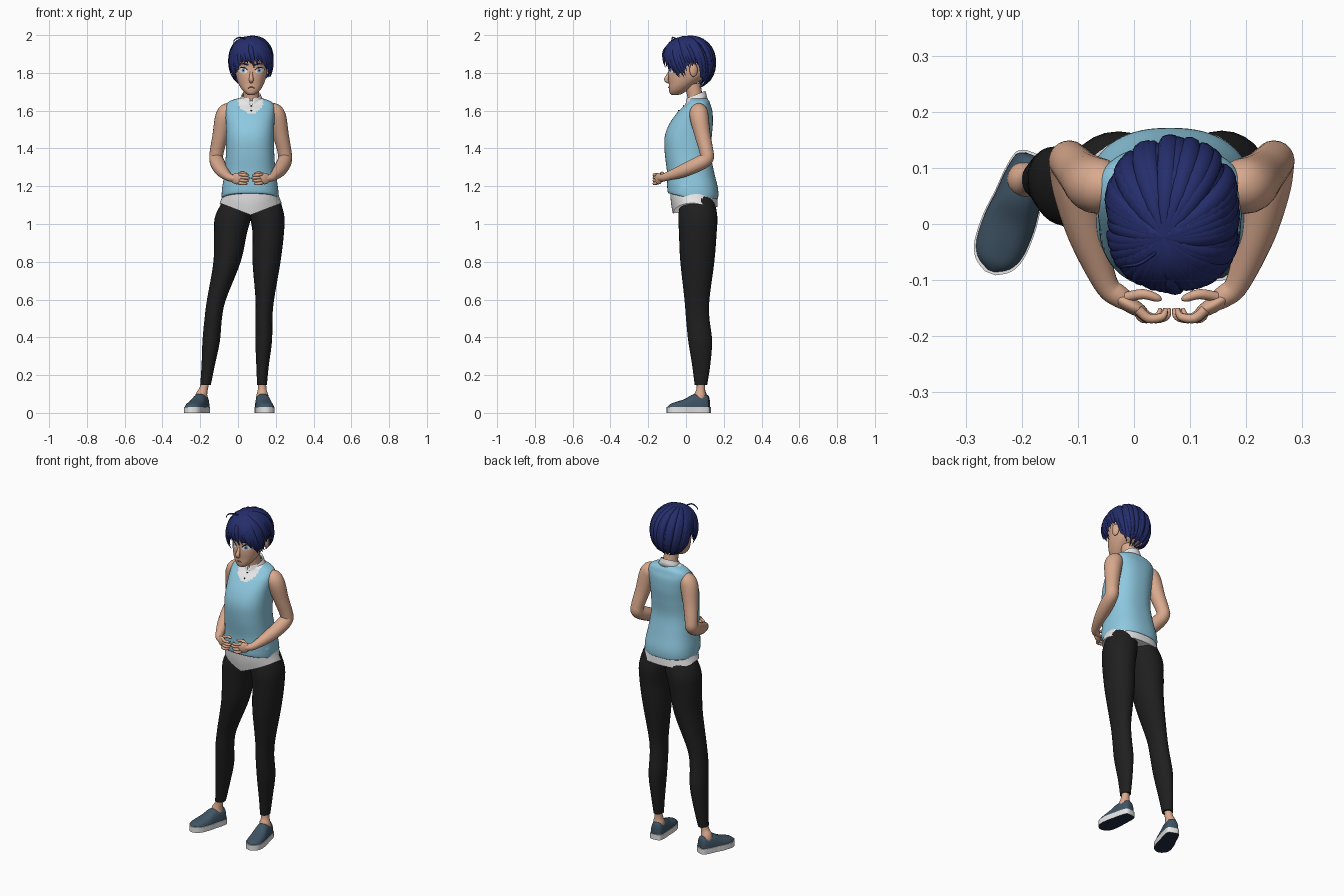
import bpy, bmesh, math, random
from mathutils import Vector, Matrix
from mathutils.bvhtree import BVHTree

if "Cube" in bpy.data.objects:
    bpy.data.objects.remove(bpy.data.objects["Cube"])
random.seed(4)
CX = 0.067  # body centre line


def mat(name, r, g, b):
    m = bpy.data.materials.new(name)
    m.diffuse_color = (r, g, b, 1)
    m.use_nodes = True
    m.node_tree.nodes["Principled BSDF"].inputs["Base Color"].default_value = m.diffuse_color
    return m


SKIN = mat("skin", .70, .40, .27)
HAIR = mat("navy hair", .018, .027, .15)
VEST = mat("light blue knit", .27, .58, .74)
WHITE = mat("white cloth", .80, .80, .80)
BLACK = mat("black leggings", .014, .014, .014)
SHOE = mat("slate shoe", .05, .09, .13)
TREAD = mat("dark tread", .015, .025, .05)
IRIS = mat("pale blue iris", .25, .36, .60)
LIP = mat("lip", .42, .18, .13)


def smooth(rows, k=5):
    """Catmull-Rom interpolation of rows of numbers."""
    out = []
    for i in range(len(rows) - 1):
        a, b, c, d = (rows[max(0, min(len(rows) - 1, i + j))] for j in (-1, 0, 1, 2))
        for s in range(k):
            t = s / k
            out.append([.5 * (2 * q + (r - p) * t + (2 * p - 5 * q + 4 * r - w) * t * t
                              + (3 * q - p - 3 * r + w) * t ** 3) for p, q, r, w in zip(a, b, c, d)])
    return out + [list(rows[-1])]


def skin(bm, rings, closed=True, cap=True):
    vs = [[bm.verts.new(p) for p in r] for r in rings]
    n = len(vs[0])
    for a, b in zip(vs, vs[1:]):
        for i in range(n if closed else n - 1):
            j = (i + 1) % n
            bm.faces.new((a[i], a[j], b[j], b[i]))
    if cap:
        bm.faces.new(vs[0][::-1])
        bm.faces.new(vs[-1])


def finish(bm, name, *mats, angle=55):
    bmesh.ops.recalc_face_normals(bm, faces=bm.faces)
    me = bpy.data.meshes.new(name)
    bm.to_mesh(me)
    ob = bpy.data.objects.new(name, me)
    bpy.context.collection.objects.link(ob)
    for m in mats:
        me.materials.append(m)
    bpy.ops.object.select_all(action='DESELECT')
    ob.select_set(True)
    bpy.context.view_layer.objects.active = ob
    bpy.ops.object.shade_smooth_by_angle(angle=math.radians(angle))
    return ob


def spow(v, e):
    return math.copysign(abs(v) ** e, v)


def ring(z, cx, hw, yf, yb, n=32, p=2.0):
    """Horizontal superellipse between yf (front) and yb (back)."""
    return [Vector((cx + hw * spow(math.sin(a), 2 / p),
                    (yf + yb) / 2 - (yb - yf) / 2 * spow(math.cos(a), 2 / p), z))
            for a in (2 * math.pi * i / n for i in range(n))]


def tube(bm, rows, ref=(0, 0, 1), flat=1.0, n=12, k=5):
    """Round tube through rows of x, y, z, radius; flat squashes it along ref."""
    pts = smooth(rows, k) if k > 1 else rows
    P = [Vector(p[:3]) for p in pts]
    nrm, prev, rings = Vector(ref), None, []
    for i, p in enumerate(P):
        t = (P[min(i + 1, len(P) - 1)] - P[max(i - 1, 0)]).normalized()
        if prev:
            nrm = prev.rotation_difference(t) @ nrm
        nrm = (nrm - t * nrm.dot(t)).normalized()
        side, prev, r = t.cross(nrm), t, max(pts[i][3], .0004)
        rings.append([p + r * (math.cos(a) * side + flat * math.sin(a) * nrm)
                      for a in (2 * math.pi * j / n for j in range(n))])
    skin(bm, rings)


def ball(bm, c, s, rot=Matrix()):
    bmesh.ops.create_uvsphere(bm, u_segments=20, v_segments=12, radius=1,
                              matrix=Matrix.Translation(c) @ rot @ Matrix.Diagonal((*s, 1)))


# Head: z, half width, front y, back y
bm = bmesh.new()
head = [(1.682, .014, -.07, -.045), (1.69, .028, -.084, -.02), (1.71, .048, -.09, .01),
        (1.74, .066, -.091, .05), (1.78, .079, -.094, .10), (1.83, .086, -.091, .12),
        (1.88, .09, -.097, .128), (1.93, .08, -.08, .115), (1.965, .05, -.04, .08)]
skin(bm, [ring(z, CX + .003, w, f, b, 40, 2.2) for z, w, f, b in smooth(head)])
bmesh.ops.recalc_face_normals(bm, faces=bm.faces)
face_tree = BVHTree.FromBMesh(bm)
HX = CX + .003
tube(bm, [(HX, -.086, 1.81, .006), (HX, -.096, 1.785, .009), (HX, -.104, 1.765, .012),
          (HX, -.094, 1.753, .009), (HX, -.086, 1.75, .004)])
for s in (-1, 1):
    ball(bm, (HX + s * .095, .04, 1.815), (.012, .022, .036), Matrix.Rotation(s * .3, 4, 'Z'))
finish(bm, "head", SKIN)


def on_face(dx, z, off):
    hit = face_tree.ray_cast(Vector((HX + dx, -1, z)), Vector((0, 1, 0)))[0]
    return hit + Vector((0, -off, 0))


# Eyes, brows and mouth laid on the face
def spot(name, m, dx, z, w, h, off, tilt=0.0):
    bm = bmesh.new()
    skin(bm, [[on_face(dx + k * w * math.cos(a), z + k * (h * math.sin(a) + tilt * w * math.cos(a)), off)
               for a in (2 * math.pi * i / 24 for i in range(24))] for k in (1, .75, .5, .25, .02)])
    finish(bm, name, m)


def stroke(name, m, pts):
    bm = bmesh.new()
    tube(bm, [(*on_face(x, z, .001), r) for x, z, r in pts], (0, -1, 0), .8, 8)
    finish(bm, name, m)


for s in (-1, 1):
    spot("eye_white", WHITE, s * .044, 1.812, .024, .014, .002, s * .12)
    spot("iris", IRIS, s * .042, 1.813, .0095, .012, .0032)
    spot("pupil", BLACK, s * .042, 1.813, .004, .0055, .0042)
    stroke("eyelash", BLACK, [(s * .019, 1.812, .001), (s * .030, 1.824, .0026),
                              (s * .048, 1.829, .003), (s * .071, 1.818, .0016)])
    stroke("eyebrow", HAIR, [(s * .016, 1.841, .003), (s * .04, 1.848, .004), (s * .07, 1.845, .001)])
stroke("mouth", LIP, [(-.018, 1.719, .001), (-.006, 1.723, .004), (.006, 1.723, .004), (.018, 1.719, .001)])

# Neck
bm = bmesh.new()
tube(bm, [(HX, .06, 1.58, .055), (HX, .05, 1.66, .041), (HX, .035, 1.74, .042)], (0, 1, 0), n=20)
finish(bm, "neck", SKIN)

# Hair: cap and tapered locks sweeping from the crown
HC, HR = Vector((HX, .015, 1.85)), Vector((.12, .141, .147))
POLE = Vector((-.15, -.3, 1)).normalized()


def hair_end(a):
    b = abs(a)
    keys = [(0, 1.865), (.45, 1.855), (.75, 1.82), (1.1, 1.775), (1.4, 1.80), (1.55, 1.845),
            (1.95, 1.84), (2.1, 1.76), (2.6, 1.735), (3.2, 1.73)]
    for (p, u), (q, v) in zip(keys, keys[1:]):
        if b <= q:
            return u + (v - u) * (b - p) / (q - p)


def hair_point(a, end_z, t, k):
    zc = max(-.95, (end_z - HC.z) / HR.z)
    r = (1 - abs(zc) ** 2.3) ** (1 / 2.3)
    d = POLE.slerp(Vector((math.sin(a) * r, -math.cos(a) * r, zc)).normalized(), t)
    d = d / sum(abs(c) ** 2.2 for c in d) ** (1 / 2.2)
    return HC + Vector(c * s * k for c, s in zip(d, HR))


bm = bmesh.new()
AZ = [math.pi * (2 * i / 72 - 1) for i in range(72)]
skin(bm, [[hair_point(a, hair_end(a) + .012, t / 12, .94) for a in AZ] for t in range(13)], cap=False)
for layer, (count, k) in enumerate(((46, .955), (40, .93))):
    for i in range(count):
        a = math.pi * (2 * (i + .5 * layer) / count - 1) + random.uniform(-.04, .04)
        ez = hair_end(a) + random.uniform(-.022, .012)
        if .02 < a < .16:
            ez += .045  # parting that bares the forehead
        rows = []
        for j in range(8):
            t = j / 7
            p = hair_point(a + .12 * t * t, ez, t, k + .012 * math.sin(t * 3))
            rows.append((*p, .0175 * (.35 + .65 * math.sin(math.pi * min(t * .75 + .08, 1))) * (1 - t ** 5)))
        tube(bm, rows, POLE, .55, 8, 2)
# Long fringe lock and a loose curl on top
tube(bm, [(HX - .01, -.075, 1.965, .008), (HX - .002, -.115, 1.92, .013), (HX + .008, -.119, 1.87, .01),
          (HX + .016, -.108, 1.825, .001)], (0, -1, 0), .5, 8)
tube(bm, [(.04, -.05, 1.978, .003), (.01, -.07, 1.988, .004), (-.018, -.075, 1.975, .003),
          (-.024, -.08, 1.955, .001)], n=6)
finish(bm, "hair", HAIR)

# Vest: z, half width, front y, back y; the shirt shows in the neckline
bm = bmesh.new()
vest = [(1.135, .140, -.085, .160), (1.14, .150, -.097, .170), (1.19, .148, -.10, .169),
        (1.27, .136, -.10, .150), (1.37, .128, -.112, .131), (1.46, .127, -.113, .136),
        (1.53, .128, -.088, .142), (1.595, .131, -.042, .140), (1.63, .127, -.006, .130),
        (1.652, .105, .01, .122), (1.668, .055, .02, .108)]
skin(bm, [ring(z, CX - .003, w, f, b, 72, 2.4) for z, w, f, b in smooth(vest, 6)])
for v in bm.verts:
    if v.co.z < 1.2:  # hem is higher in front
        v.co.z += .03 * max(0, .03 - v.co.y) / .13
for f in bm.faces:
    c = f.calc_center_median()
    if c.y < .07 and ((c.x - CX) / .068) ** 2 + ((c.z - 1.66) / .075) ** 2 < 1:
        f.material_index = 1
finish(bm, "vest", VEST, WHITE)

# Shirt tail, dipping to a point at the front
bm = bmesh.new()
tail = [(1.20, .138, -.085, .158), (1.15, .150, -.08, .165), (1.11, .164, -.068, .168)]
skin(bm, [ring(z, CX, w, f, b, 64, 2.3) for z, w, f, b in smooth(tail)])
for v in bm.verts:
    k = (1.2 - v.co.z) / .09
    front = max(0, 1 - abs(v.co.x - CX) / .16) * (v.co.y < .05)
    back = max(0, (v.co.y - .05) / .12)
    v.co.z -= k * (.062 * front + .02 * back)
finish(bm, "shirt_tail", WHITE)

# Collar: folded band open at the front
bm = bmesh.new()
rows = []
for i in range(41):
    a = .12 + (2 * math.pi - .24) * i / 40
    s, c = math.sin(a), math.cos(a)
    point = max(0, 1 - abs(min(a, 2 * math.pi - a) - .5) / .5)
    rows.append([Vector((HX + r * s, y - d * c, z)) for r, d, y, z in (
        (.044, .044, .05, 1.675 - .02 * c), (.050, .050, .053, 1.685 - .02 * c),
        (.060, .056, .053, 1.66 - .025 * c), (.072, .064, .05, 1.642 - .02 * c - .03 * point))])
skin(bm, rows, closed=False, cap=False)
ob = finish(bm, "collar", WHITE)
ob.modifiers.new("thickness", 'SOLIDIFY').thickness = .005
bm = bmesh.new()
for z, y in ((1.625, -.011), (1.60, -.038)):
    ball(bm, (HX, y, z), (.004, .004, .004))
finish(bm, "buttons", TREAD)

# Arms and hands, mirrored about the body centre
for s, side in ((-1, "right"), (1, "left")):
    def X(rows):
        return [(CX + s * r[0], *r[1:]) for r in rows]
    bm = bmesh.new()
    tube(bm, X([(.085, .07, 1.615, .02), (.115, .068, 1.60, .045), (.138, .07, 1.565, .05),
                (.160, .088, 1.47, .042), (.179, .108, 1.385, .037), (.182, .108, 1.345, .037),
                (.172, .06, 1.315, .039), (.15, -.02, 1.28, .034), (.118, -.105, 1.25, .022),
                (.095, -.128, 1.243, .02), (.07, -.142, 1.24, .016)]), (0, 1, 0), n=20)
    ball(bm, (CX + s * .073, -.145, 1.24), (.036, .014, .03), Matrix.Rotation(-s * -.5, 4, 'Z'))
    for i in range(4):  # curled fingers
        z, e = 1.262 - i * .015, (.006, 0, .008, .016)[i]
        tube(bm, X([(.06, -.152, z, .009), (.035 + e, -.168, z - .002, .0085),
                    (.01 + e, -.165, z - .004, .007), (.004 + e, -.15, z - .004, .003)]), n=8, k=4)
    tube(bm, X([(.08, -.13, 1.255, .009), (.05, -.125, 1.268, .009), (.026, -.132, 1.268, .007),
                (.018, -.135, 1.267, .002)]), n=8, k=4)
    finish(bm, side + "_arm", SKIN)

# Legs: z, centre x, half width, front y, back y
legs = {"right": [(1.16, .02, .075, -.02, .14), (1.05, -.022, .096, -.04, .164), (.95, -.04, .087, -.037, .16),
                  (.8, -.058, .072, -.03, .15), (.6, -.114, .050, -.006, .122), (.5, -.131, .046, .0, .124),
                  (.38, -.142, .046, .015, .138), (.25, -.158, .035, .033, .128), (.148, -.172, .028, .046, .112)],
        "left": [(1.16, .13, .08, -.02, .14), (1.05, .153, .091, -.04, .165), (.95, .16, .083, -.037, .162),
                 (.8, .151, .074, -.03, .15), (.6, .142, .049, -.008, .124), (.5, .137, .045, .0, .124),
                 (.38, .136, .044, .012, .138), (.25, .13, .033, .033, .128), (.148, .127, .026, .046, .112)]}
feet = {"right": ((-.176, .126), (-.256, -.088)), "left": ((.122, .124), (.153, -.101))}
upper = [(0, .016, .07), (.04, .033, .095), (.2, .041, .103), (.38, .044, .098), (.58, .049, .074),
         (.8, .047, .058), (.93, .034, .048), (1, .010, .034)]
for side, rows in legs.items():
    bm = bmesh.new()
    skin(bm, [ring(z, x, w, f, b, 28) for z, x, w, f, b in smooth(rows)])
    finish(bm, side + "_legging", BLACK)
    heel, toe = (Vector((*p, 0)) for p in feet[side])
    along = toe - heel
    across = Vector((-along.y, along.x, 0)).normalized()
    bm = bmesh.new()
    foot = heel + along * .22
    tube(bm, [(rows[-1][1], .08, .17, .022), (foot.x * .5 + rows[-1][1] * .5, .078, .125, .023),
              (foot.x, foot.y, .09, .032), (foot.x, foot.y, .05, .032)], (0, 1, 0), n=16)
    finish(bm, side + "_ankle", SKIN)
    # Slip-on upper: domed sections from heel to toe
    st = smooth(upper, 4)
    bm = bmesh.new()
    skin(bm, [[heel + along * (.02 + .96 * t) + across * w * .96 * spow(math.cos(a), .75)
               + Vector((0, 0, .02 + (h - .02) * math.sin(a) ** .8 if 0 < i < 12 else .02))
               for i, a in enumerate(math.pi * j / 12 for j in range(13))] for t, w, h in st])
    finish(bm, side + "_shoe", SHOE)
    # Rubber sole with dark tread below
    rim = [heel + along * t + across * w for t, w, h in st] + [heel + along * t - across * w for t, w, h in st[::-1]]
    bm = bmesh.new()
    skin(bm, [[p + Vector((0, 0, z)) for p in rim] for z in (0, .006, .032)])
    for f in bm.faces:
        if f.calc_center_median().z < .001:
            f.material_index = 1
    finish(bm, side + "_sole", WHITE, TREAD)
